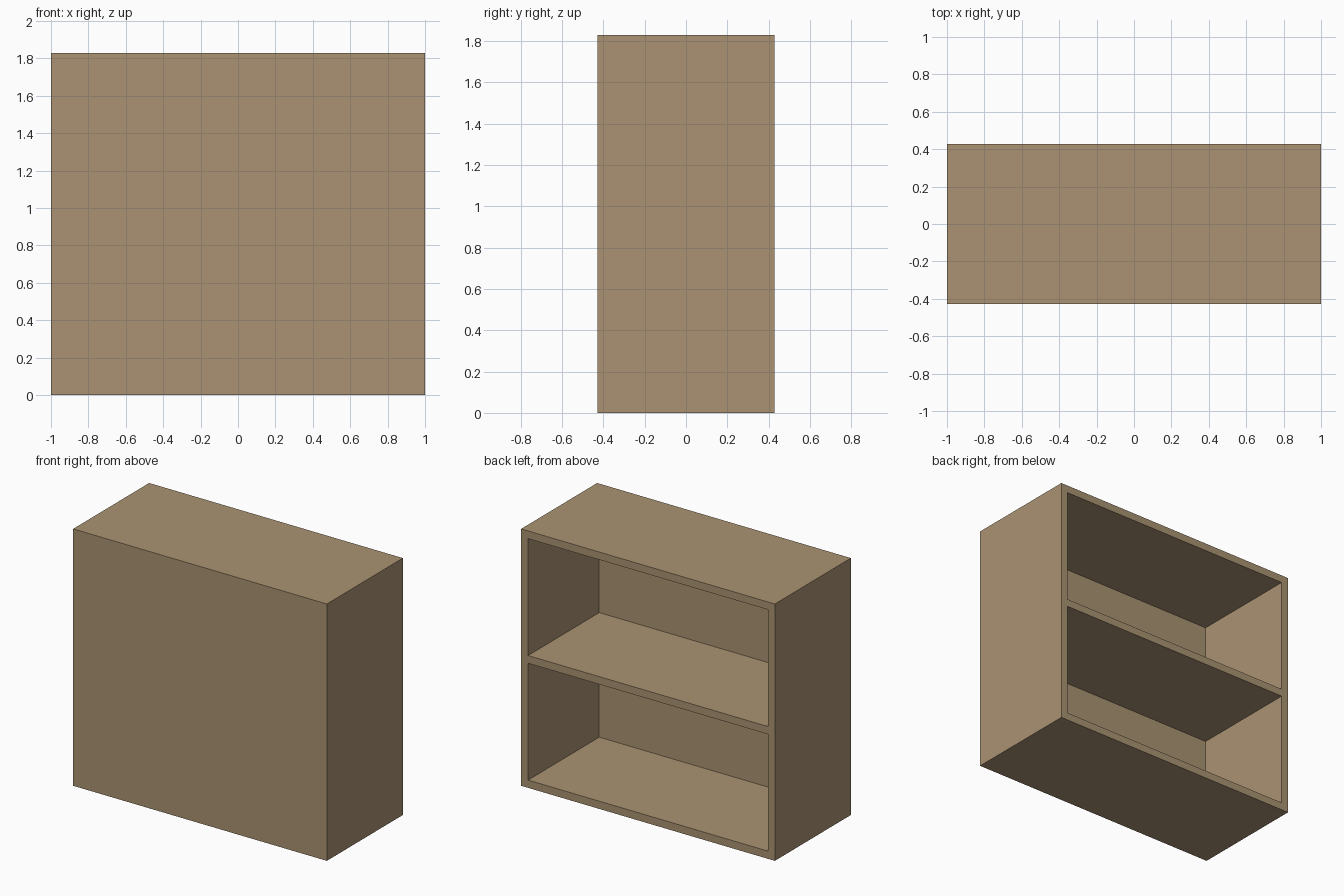
import bpy

if "Cube" in bpy.data.objects:
    bpy.data.objects.remove(bpy.data.objects["Cube"])

W, D, H, T = 2.0, 0.856, 1.83, 0.055   # overall size and board thickness

wood = bpy.data.materials.new("wood")
wood.diffuse_color = (0.40, 0.29, 0.17, 1)
wood.use_nodes = True
wood.node_tree.nodes["Principled BSDF"].inputs["Base Color"].default_value = wood.diffuse_color


def box(name, size, centre):
    bpy.ops.mesh.primitive_cube_add(size=1, location=centre)
    ob = bpy.context.object
    ob.name = name
    ob.scale = size
    bpy.ops.object.transform_apply(location=False, rotation=False, scale=True)
    return ob


# Solid cabinet body
cabinet = box("bookcase", (W, D, H), (0, 0, H / 2))
cabinet.data.materials.append(wood)

# Two equal compartments open at the back, leaving a middle shelf
bay_h = (H - 3 * T) / 2
for i in range(2):
    z = T + bay_h / 2 + i * (bay_h + T)
    cutter = box(f"compartment_cutter_{i + 1}", (W - 2 * T, D, bay_h), (0, T, z))
    cutter.data.materials.append(wood)
    cutter.hide_render = True
    cutter.display_type = 'WIRE'
    cut = cabinet.modifiers.new(f"compartment_{i + 1}", 'BOOLEAN')
    cut.operation = 'DIFFERENCE'
    cut.solver = 'EXACT'
    cut.object = cutter
